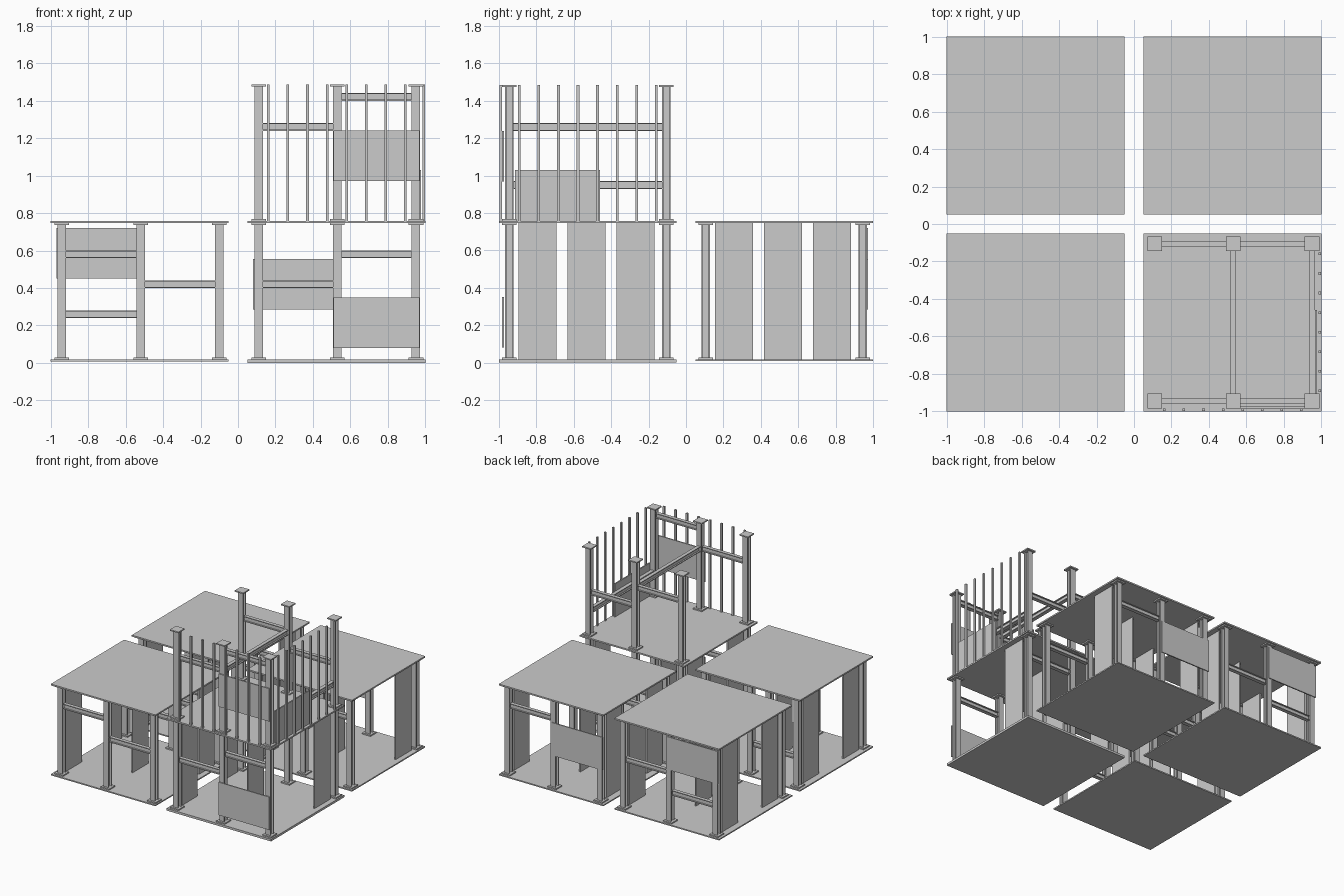
import bpy

if "Cube" in bpy.data.objects:
    bpy.data.objects.remove(bpy.data.objects["Cube"])

def make_mesh(name, verts, faces):
    me = bpy.data.meshes.new(name)
    me.from_pydata(verts, [], faces)
    ob = bpy.data.objects.new(name, me)
    bpy.context.collection.objects.link(ob)
    return ob

def box(name, x0, x1, y0, y1, z0, z1):
    v = [(x, y, z) for x in (x0, x1) for y in (y0, y1) for z in (z0, z1)]
    f = [(0, 1, 3, 2), (4, 6, 7, 5), (0, 4, 5, 1), (2, 3, 7, 6), (0, 2, 6, 4), (1, 5, 7, 3)]
    return make_mesh(name, v, f)

def i_section(name, axis, a, b, c0, c1, w, h, tf, tw):
    """I profile, w wide over the flanges and h deep, extruded along an axis."""
    right = [(w/2, -h/2), (w/2, -h/2 + tf), (tw/2, -h/2 + tf),
             (tw/2, h/2 - tf), (w/2, h/2 - tf), (w/2, h/2)]
    prof = right + [(-u, v) for u, v in reversed(right)]
    place = {'x': lambda u, v, t: (t, a + u, b + v),
             'y': lambda u, v, t: (a + u, t, b + v),
             'z': lambda u, v, t: (a + u, b + v, t)}[axis]
    n = len(prof)
    verts = [place(u, v, t) for t in (c0, c1) for u, v in prof]
    # caps split into two flanges and a web
    parts = [(0, 1, 10, 11), (2, 3, 8, 9), (4, 5, 6, 7)]
    faces = [(i, (i+1) % n, n + (i+1) % n, n + i) for i in range(n)]
    faces += [tuple(reversed(p)) for p in parts] + [tuple(n + i for i in p) for p in parts]
    return make_mesh(name, verts, faces)

COLS = (0.06, 0.48, 0.90)      # column lines across a module
ROWS = (0.055, 0.895)          # front and back rows

def frame(tag, ox, oy, z0, z1, beams):
    """Six columns with plates, and cross beams {row: (left z, right z)}."""
    for r, y in enumerate(ROWS):
        for c in COLS:
            x, yy = ox + c, oy + y
            i_section(tag + "_column", 'z', x, yy, z0, z1, 0.045, 0.045, 0.008, 0.008)
            for za in (z0, z1 - 0.01):
                box(tag + "_column_plate", x - 0.039, x + 0.039, yy - 0.039, yy + 0.039, za, za + 0.01)
        for k in (0, 1):
            i_section(tag + "_cross_beam", 'x', oy + y, beams[r][k], ox + COLS[k] + 0.022,
                      ox + COLS[k+1] - 0.022, 0.03, 0.042, 0.006, 0.007)

# lower modules: origin, cross beam heights, slab underside
left = ((0.58, 0.42), (0.26, 0.42))
right = ((0.42, 0.58), (0.42, 0.58))
modules = [("front_left", -1, -1, left, 0.008), ("front_right", 0.05, -1, right, 0.0),
           ("back_left", -1, 0.05, left, 0.008), ("back_right", 0.05, 0.05, right, 0.008)]
WALLS = {0: (0, 2), 1: (1,), 2: (2,)}
for tag, ox, oy, beams, zb in modules:
    box(tag + "_floor", ox, ox + 0.95, oy, oy + 0.95, zb, 0.018)
    box(tag + "_deck", ox, ox + 0.95, oy, oy + 0.95, 0.746, 0.758)
    frame(tag, ox, oy, 0.018, 0.746, beams)
    for c, slots in WALLS.items():
        for s in slots:
            y = oy + 0.105 + 0.262 * s
            x = ox + COLS[c]
            box(tag + "_wall_panel", x - 0.006, x + 0.006, y, y + 0.203, 0.018, 0.746)

# upper storey on the front right module
frame("upper", 0.05, -1, 0.758, 1.485, ((1.26, 1.42), (1.26, 1.11)))
for x, z in ((0.53, 1.26), (0.95, 0.95)):
    i_section("upper_side_beam", 'y', x, z, -0.923, -0.127, 0.03, 0.042, 0.006, 0.007)

# railing bars along the front and right edges
for i in range(8):
    p = 0.162 + 0.1045 * i
    box("front_rail_bar", p - 0.007, p + 0.007, -0.998, -0.984, 0.758, 1.485)
    q = p - 1.053
    box("side_rail_bar", 0.984, 0.998, q - 0.007, q + 0.007, 0.758, 1.485)

# cladding panels
for name, x0, z0, y in (("front_panel", 0.51, 0.08, -0.979), ("upper_front_panel", 0.51, 0.97, -0.979),
                        ("back_right_panel", 0.08, 0.285, 0.969), ("back_left_panel", -0.97, 0.45, 0.969)):
    box(name, x0, x0 + 0.46, y - 0.005, y + 0.005, z0, z0 + 0.27)
box("upper_side_panel", 0.967, 0.977, -0.915, -0.46, 0.758, 1.03)
